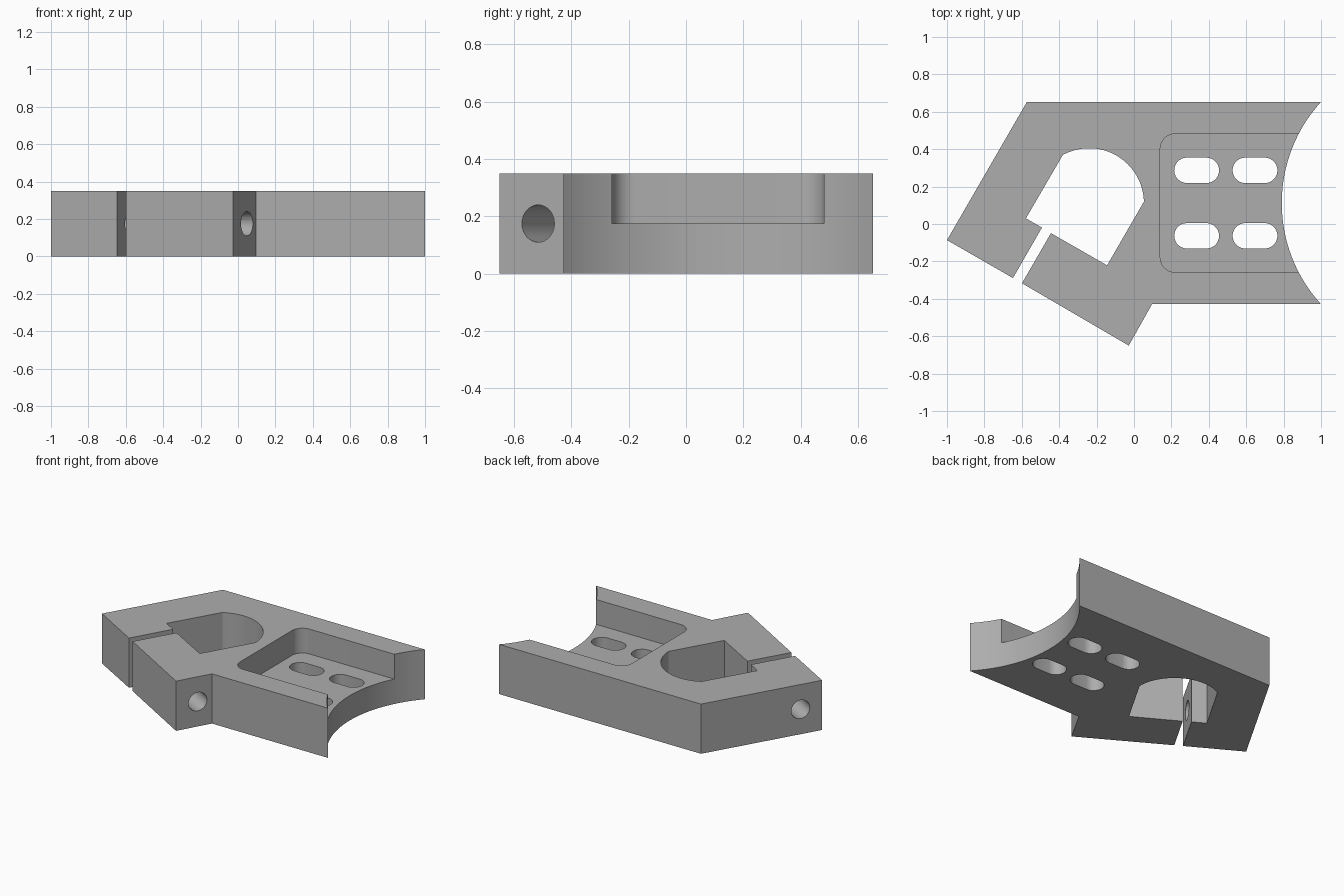
import bpy, bmesh
from math import cos, sin, radians, asin
from mathutils import Matrix, Vector

if "Cube" in bpy.data.objects:
    bpy.data.objects.remove(bpy.data.objects["Cube"], do_unlink=True)

HEIGHT = 0.35
MID_Y = 0.112          # shared axis of bore, pocket and end scallop


def arc(cx, cy, r, start, end, steps):
    angles = [radians(start + (end - start) * i / steps) for i in range(steps + 1)]
    return [(cx + r * cos(a), cy + r * sin(a)) for a in angles]


def add_object(name, bm):
    bmesh.ops.recalc_face_normals(bm, faces=bm.faces[:])
    mesh = bpy.data.meshes.new(name)
    bm.to_mesh(mesh)
    bm.free()
    obj = bpy.data.objects.new(name, mesh)
    bpy.context.collection.objects.link(obj)
    return obj


def prism(name, outline, z0, z1):
    bm = bmesh.new()
    face = bm.faces.new([bm.verts.new((x, y, z0)) for x, y in outline])
    extruded = bmesh.ops.extrude_face_region(bm, geom=[face])["geom"]
    verts = [v for v in extruded if isinstance(v, bmesh.types.BMVert)]
    bmesh.ops.translate(bm, verts=verts, vec=(0, 0, z1 - z0))
    return add_object(name, bm)


def cut(target, cutter):
    cutter.hide_render = True
    mod = target.modifiers.new("cut", 'BOOLEAN')
    mod.operation = 'DIFFERENCE'
    mod.solver = 'EXACT'
    mod.object = cutter
    bpy.context.view_layer.objects.active = target
    bpy.ops.object.modifier_apply(modifier=mod.name)
    bpy.data.objects.remove(cutter, do_unlink=True)


# Clamp plate: outer edge, end scallop, and the bore reached through the slit
half = 0.54
radius = 0.802
sweep = math_sweep = 180 / 3.14159265 * asin(half / radius)
centre_x = 0.79 + radius
outline = [(-0.573, 0.652)]
outline += arc(centre_x, MID_Y, radius, 180 - sweep, 180 + sweep, 32)
outline += [(0.097, -0.428), (-0.028, -0.65), (-0.599, -0.317),
            (-0.444, -0.049), (-0.144, -0.221)]
outline += arc(-0.24, MID_Y, 0.293, 1.4, 118.6, 32)
outline += [(-0.578, 0.03), (-0.492, -0.019), (-0.647, -0.289), (-1, -0.086)]
plate = prism("clamp_plate", outline, 0, HEIGHT)

# Recessed pocket, open at the scalloped end
r = 0.08
left, low, high = 0.14, MID_Y - 0.37, MID_Y + 0.37
pocket = [(1.2, low), (1.2, high)]
pocket += arc(left + r, high - r, r, 90, 180, 10)
pocket += arc(left + r, low + r, r, 180, 270, 10)
cut(plate, prism("pocket_cutter", pocket, HEIGHT / 2, HEIGHT + 0.1))

# Four adjustment slots
for x in (0.335, 0.647):
    for side in (-1, 1):
        y = MID_Y + side * 0.175
        slot = arc(x + 0.052, y, 0.068, -90, 90, 14)
        slot += arc(x - 0.052, y, 0.068, 90, 270, 14)
        cut(plate, prism("slot_cutter", slot, -0.1, HEIGHT))

# Clamping screw hole across the slit, right through both jaws
axis = Vector((-cos(radians(30)), sin(radians(30)), 0))
middle = Vector((0.048, -0.516, HEIGHT / 2)) + axis * 0.56
bm = bmesh.new()
bmesh.ops.create_cone(bm, cap_ends=True, segments=32, radius1=0.065, radius2=0.065,
                      depth=1.5, matrix=Matrix.Translation(middle)
                      @ axis.to_track_quat('Z', 'Y').to_matrix().to_4x4())
cut(plate, add_object("screw_hole_cutter", bm))

# Plain grey finish
grey = bpy.data.materials.new("plain_grey")
grey.use_nodes = True
colour = (0.42, 0.42, 0.42, 1)
grey.diffuse_color = colour
grey.node_tree.nodes["Principled BSDF"].inputs["Base Color"].default_value = colour
plate.data.materials.clear()
plate.data.materials.append(grey)

bpy.ops.object.select_all(action='DESELECT')
plate.select_set(True)
bpy.context.view_layer.objects.active = plate
bpy.ops.object.shade_smooth_by_angle(angle=radians(25))
